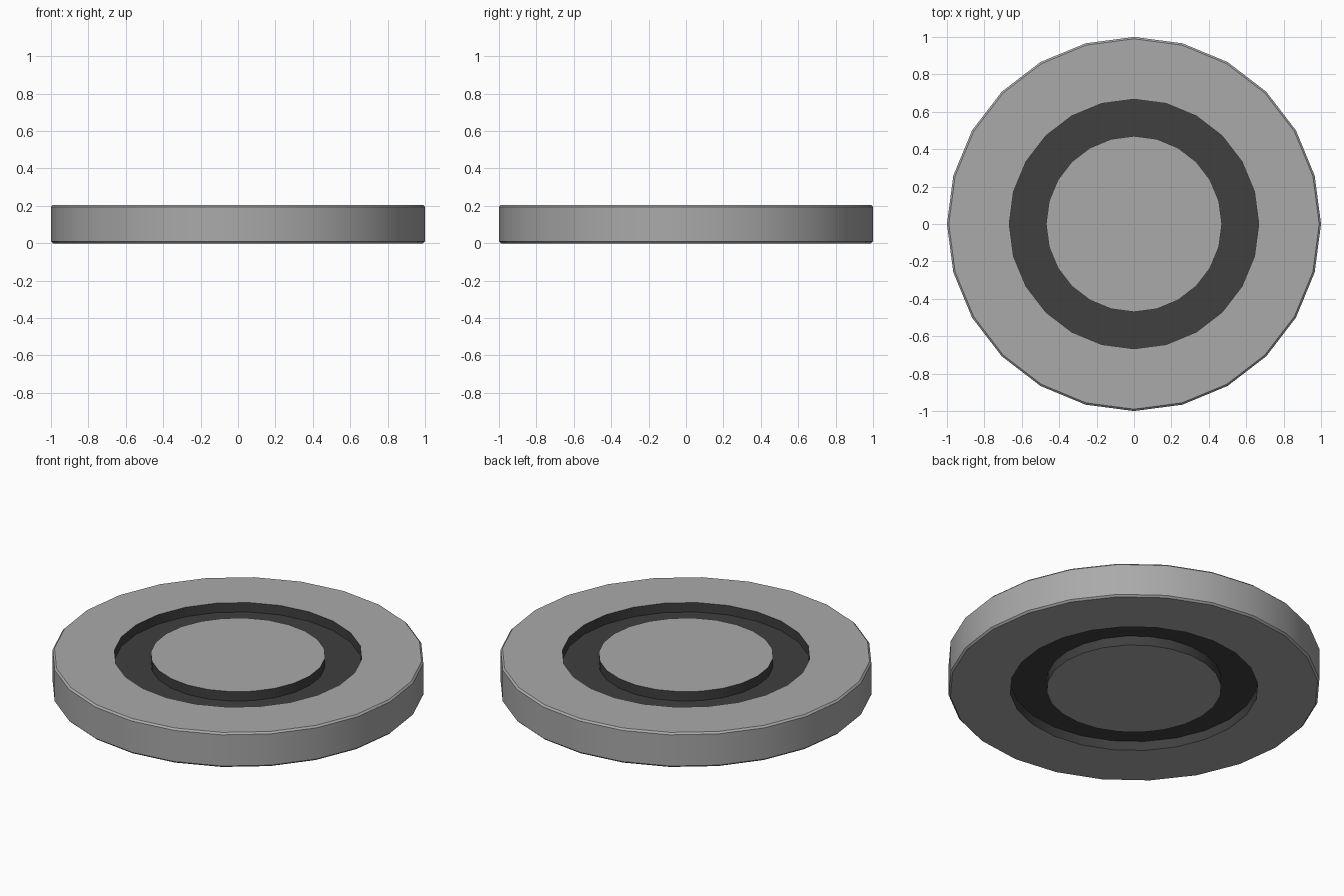
import bpy, bmesh
from math import cos, sin, tau

if "Cube" in bpy.data.objects:
    bpy.data.objects.remove(bpy.data.objects["Cube"])

SIDES = 24
R, H, C = 1.0, 0.205, 0.01        # radius, thickness, rim chamfer
R_OUT, R_IN, D = 0.667, 0.47, 0.056  # groove radii and depth


def material(name, v):
    m = bpy.data.materials.new(name)
    m.diffuse_color = (v, v, v, 1)
    m.use_nodes = True
    m.node_tree.nodes["Principled BSDF"].inputs["Base Color"].default_value = m.diffuse_color
    return m


# Half profile from the bottom centre to the top centre
profile = [(0, 0), (R_IN, 0), (R_IN, D), (R_OUT, D), (R_OUT, 0), (R - C, 0),
           (R, C), (R, H - C),
           (R - C, H), (R_OUT, H), (R_OUT, H - D), (R_IN, H - D), (R_IN, H), (0, H)]
groove_bands = {1, 2, 3, 9, 10, 11}

# Revolve the profile into a grooved disc
bm = bmesh.new()
rings = []
for r, z in profile:
    if r:
        rings.append([bm.verts.new((r * cos(tau * i / SIDES), r * sin(tau * i / SIDES), z))
                      for i in range(SIDES)])
    else:
        rings.append(None)
for b in range(1, len(profile) - 2):
    lo, hi = rings[b], rings[b + 1]
    for i in range(SIDES):
        j = (i + 1) % SIDES
        f = bm.faces.new((lo[i], lo[j], hi[j], hi[i]))
        f.material_index = int(b in groove_bands)

# Flat hub caps
bm.faces.new(rings[1][::-1])
bm.faces.new(rings[-2])
bmesh.ops.recalc_face_normals(bm, faces=bm.faces)

mesh = bpy.data.meshes.new("grooved_disc")
bm.to_mesh(mesh)
bm.free()
mesh.materials.append(material("disc_grey", 0.4))
mesh.materials.append(material("groove_dark", 0.05))
disc = bpy.data.objects.new("grooved_disc", mesh)
bpy.context.collection.objects.link(disc)

# Smooth round walls, crisp edges
bpy.context.view_layer.objects.active = disc
disc.select_set(True)
bpy.ops.object.shade_smooth_by_angle(angle=0.5)
